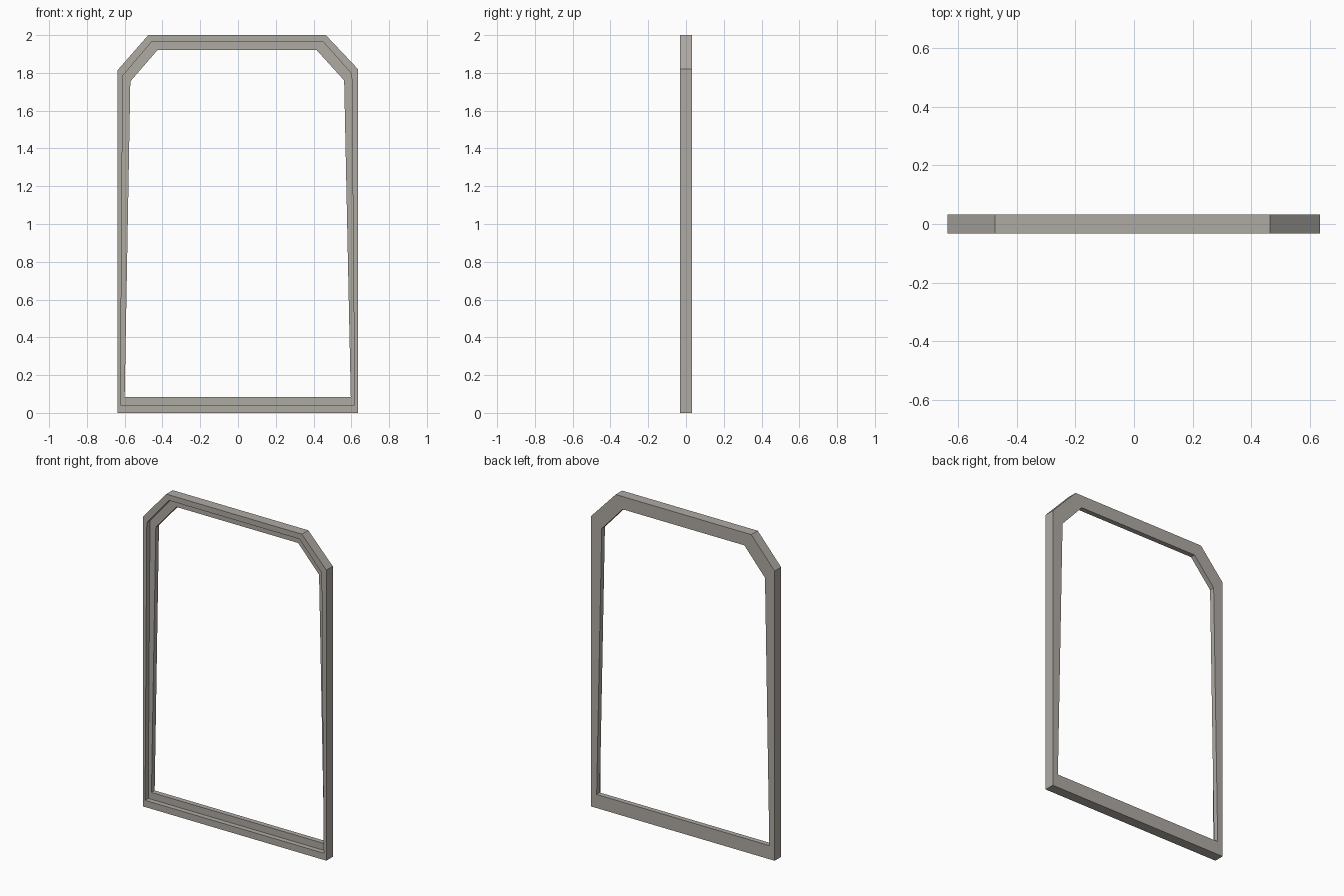
import bpy, bmesh

if "Cube" in bpy.data.objects:
    bpy.data.objects.remove(bpy.data.objects["Cube"])

# Outlines in (x, z): outer edge, rebate edge and opening
OUTER = [(-.637, 0), (.635, 0), (.635, 1.82), (.465, 2), (-.475, 2), (-.637, 1.815)]
REBATE = [(-.622, .042), (.617, .042), (.602, 1.795), (.45, 1.965), (-.457, 1.965), (-.61, 1.785)]
OPENING = [(-.6, .085), (.597, .085), (.562, 1.76), (.417, 1.92), (-.427, 1.92), (-.57, 1.755)]
FRONT, STEP, BACK = -.032, 0, .032


def lofted_ring(name, sections, material):
    """Bridge closed outlines in order, joining the last to the first."""
    bm = bmesh.new()
    rings = [[bm.verts.new((x, y, z)) for x, z in outline] for outline, y in sections]
    n = len(rings[0])
    for k, a in enumerate(rings):
        b = rings[(k + 1) % len(rings)]
        for i in range(n):
            j = (i + 1) % n
            bm.faces.new((a[i], a[j], b[j], b[i]))
    bmesh.ops.recalc_face_normals(bm, faces=bm.faces[:])
    mesh = bpy.data.meshes.new(name)
    bm.to_mesh(mesh)
    bm.free()
    mesh.materials.append(material)
    obj = bpy.data.objects.new(name, mesh)
    bpy.context.collection.objects.link(obj)
    return obj


# Dark warm grey stone
stone = bpy.data.materials.new("warm_grey")
stone.diffuse_color = (.43, .405, .37, 1)
stone.use_nodes = True
stone.node_tree.nodes["Principled BSDF"].inputs["Base Color"].default_value = stone.diffuse_color

# Door frame with a recessed step on the front face
lofted_ring("door_frame", [
    (OUTER, FRONT), (REBATE, FRONT), (REBATE, STEP),
    (OPENING, STEP), (OPENING, BACK), (OUTER, BACK)], stone)
